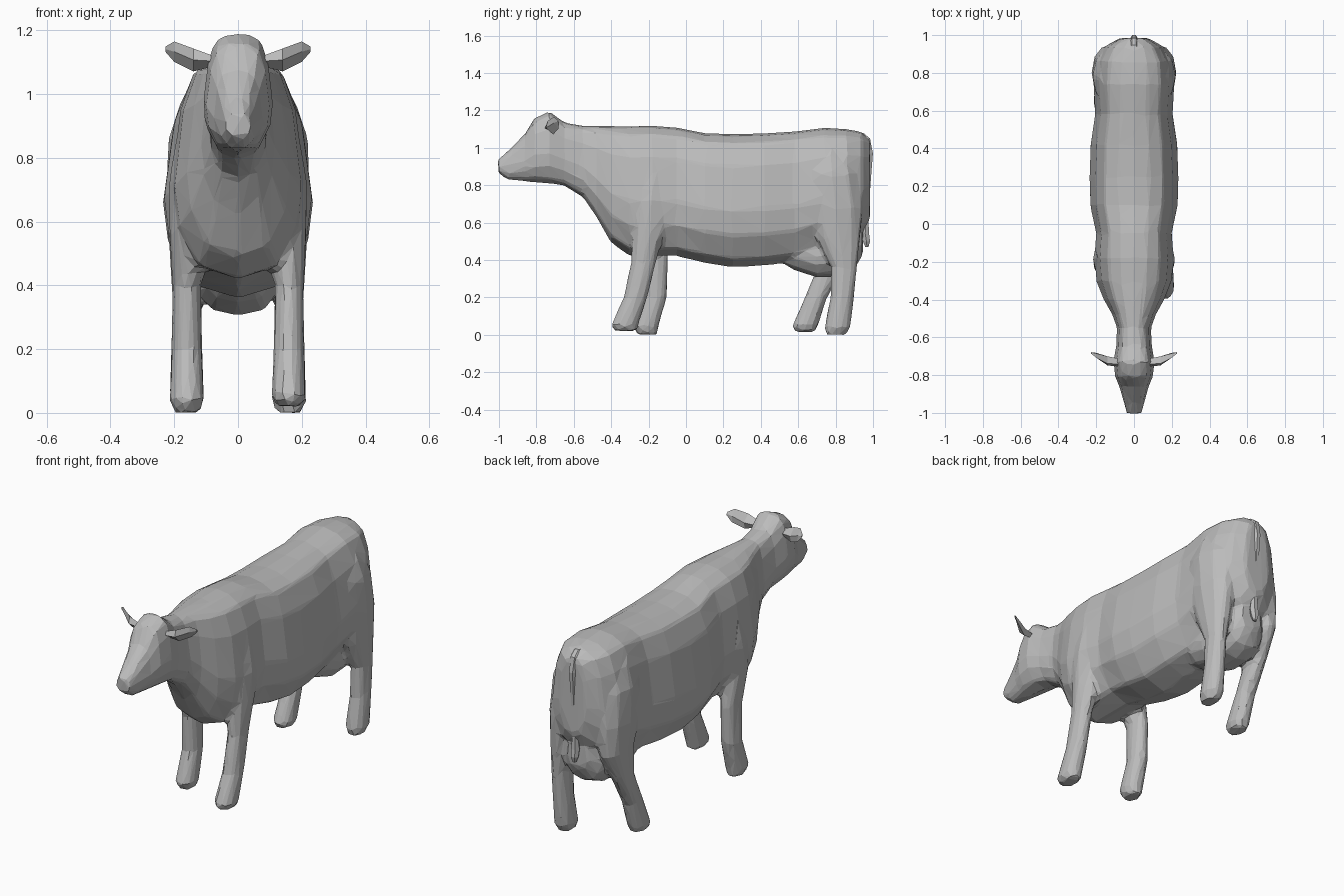
import bpy
import bmesh
from math import cos, sin, pi

cube = bpy.data.objects.get("Cube")
if cube:
    bpy.data.objects.remove(cube)

grey = bpy.data.materials.new("plain_grey")
grey.use_nodes = True
GREY = (0.5, 0.5, 0.5, 1)
grey.diffuse_color = GREY
grey.node_tree.nodes["Principled BSDF"].inputs["Base Color"].default_value = GREY


def loft(bm, rings):
    """Skin a list of equally long point rings and close both ends."""
    loops = [[bm.verts.new(p) for p in ring] for ring in rings]
    n = len(loops[0])
    faces = [bm.faces.new(loops[0]), bm.faces.new(loops[-1])]
    for a, b in zip(loops, loops[1:]):
        for i in range(n):
            faces.append(bm.faces.new((a[i], a[(i + 1) % n], b[(i + 1) % n], b[i])))
    bmesh.ops.recalc_face_normals(bm, faces=faces)


def finish(bm, name):
    mesh = bpy.data.meshes.new(name)
    bm.to_mesh(mesh)
    bm.free()
    mesh.materials.append(grey)
    ob = bpy.data.objects.new(name, mesh)
    bpy.context.collection.objects.link(ob)
    return ob


def oval(x, y, z, rx, ry, n=10):
    return [(x + rx * cos(2 * pi * i / n), y + ry * sin(2 * pi * i / n), z) for i in range(n)]


# Half cross-section of the trunk: share of the width, share of the height
HALF = [(0, 1), (.34, .985), (.66, .93), (.86, .76), (1, .42), (.93, .24), (.6, .06), (0, 0)]


def trunk_ring(y, top, bottom, w):
    right = [(w * u, y, bottom + (top - bottom) * v) for u, v in HALF]
    left = [(-x, py, z) for x, py, z in right[-2:0:-1]]
    return right + left


# Muzzle to rump: y, top, bottom, half width
TRUNK = [
    (-1.005, .94, .865, .04), (-.95, .985, .825, .055), (-.86, 1.075, .82, .078),
    (-.81, 1.16, .815, .1), (-.73, 1.195, .81, .11), (-.65, 1.135, .795, .095),
    (-.55, 1.117, .735, .09), (-.48, 1.117, .63, .115), (-.4, 1.117, .49, .16),
    (-.3, 1.115, .42, .20), (-.18, 1.118, .42, .21), (-.05, 1.108, .42, .2),
    (.1, 1.078, .385, .232), (.25, 1.073, .36, .235), (.42, 1.077, .37, .23),
    (.58, 1.087, .39, .205), (.74, 1.107, .45, .215), (.86, 1.1, .5, .205),
    (.94, 1.085, .54, .155), (.985, 1.045, .62, .075)]
UDDER = [(.47, .6, .41, .06), (.58, .6, .345, .115), (.7, .6, .305, .135),
         (.82, .6, .31, .13), (.9, .6, .345, .105), (.945, .6, .43, .06)]

bm = bmesh.new()
for part in (TRUNK, UDDER):
    loft(bm, [trunk_ring(*r) for r in part])

# Legs: z, y, y radius, x, x radius, with one foot of each pair stepping forward
FRONT_TOP = [(.56, -.2, .09, .15, .066), (.72, -.185, .115, .128, .09),
             (.86, -.175, .105, .105, .09), (.97, -.16, .07, .07, .07)]
REAR_TOP = [(.52, .815, .122, .15, .066), (.68, .8, .15, .137, .088),
            (.86, .78, .15, .12, .1), (.98, .77, .12, .09, .09), (1.04, .77, .08, .06, .06)]
FEET = [
    (1, FRONT_TOP, [(.02, -.32, .062), (.05, -.33, .076), (.2, -.27, .066), (.4, -.225, .07)]),
    (-1, FRONT_TOP, [(.0, -.205, .055), (.04, -.215, .07), (.2, -.165, .064), (.4, -.165, .072)]),
    (1, REAR_TOP, [(.0, .8, .06), (.04, .81, .072), (.2, .835, .066), (.36, .845, .072)]),
    (-1, REAR_TOP, [(.015, .635, .06), (.05, .637, .072), (.2, .695, .062), (.36, .775, .077)])]
for side, top, foot in FEET:
    widths = (.04, .056, .05, .046)
    stations = [(z, y, ry, .16, rx) for (z, y, ry), rx in zip(foot, widths)] + top
    loft(bm, [oval(side * x, y, z, rx, ry) for z, y, ry, x, rx in stations])

# Fuse the trunk, udder and legs into one faceted skin
body = finish(bm, "body_with_legs")
remesh = body.modifiers.new("fuse", "REMESH")
remesh.mode = "VOXEL"
remesh.voxel_size = .013
smooth = body.modifiers.new("soften", "SMOOTH")
smooth.iterations = 7
facets = body.modifiers.new("facets", "DECIMATE")
facets.ratio = .03

# Ears: thin pointed leaves swept outward and back
for side, name in ((1, "left_ear"), (-1, "right_ear")):
    bm = bmesh.new()
    rings = []
    for x, y, z, h, t in [(.07, -.735, 1.103, .014, .02), (.14, -.725, 1.107, .036, .024),
                          (.2, -.695, 1.133, .032, .01), (.228, -.682, 1.141, .008, .004)]:
        rings.append([(side * x, y + t * sin(a) - .4 * h * cos(a), z + h * cos(a))
                      for a in (i * pi / 2 for i in range(4))])
    loft(bm, rings)
    finish(bm, name)

# Tail with a thicker tuft
bm = bmesh.new()
loft(bm, [oval(0, y, z, r, r, 6) for z, y, r in [
    (1.08, .93, .02), (1.05, .963, .024), (.97, .982, .02), (.8, .973, .015),
    (.62, .962, .015), (.54, .958, .024), (.5, .965, .022), (.47, .967, .01)]])
finish(bm, "tail")
